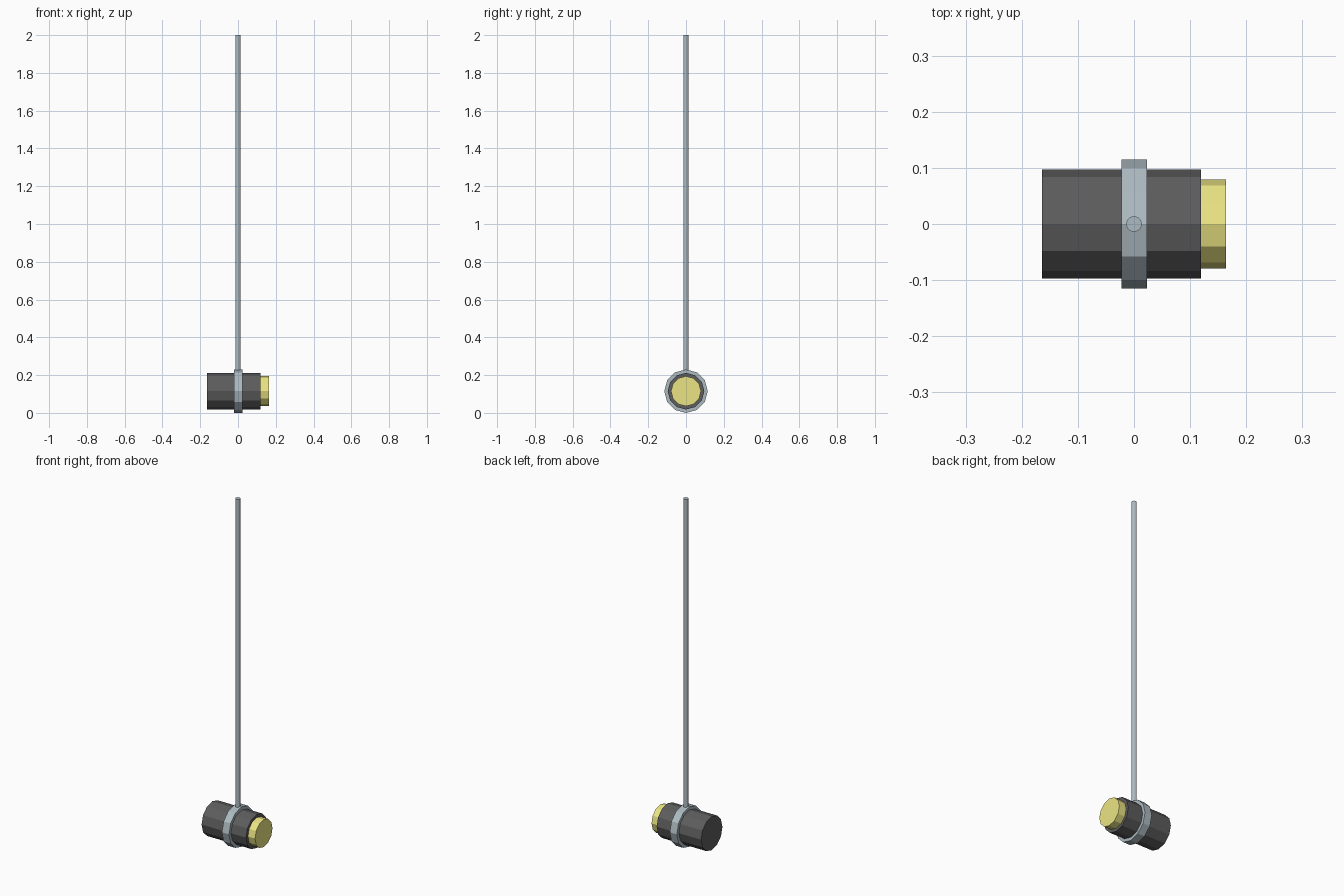
import bpy, math

if "Cube" in bpy.data.objects:
    bpy.data.objects.remove(bpy.data.objects["Cube"])

def material(name, rgb):
    m = bpy.data.materials.new(name)
    m.diffuse_color = (*rgb, 1)
    m.use_nodes = True
    m.node_tree.nodes["Principled BSDF"].inputs["Base Color"].default_value = m.diffuse_color
    return m

METAL = material("metal", (0.42, 0.50, 0.54))
DARK = material("dark_housing", (0.11, 0.11, 0.11))
GLOW = material("yellow_lens", (0.83, 0.78, 0.23))
AXIS_Z = 0.115

def cylinder(name, radius, a, b, mat, sides=12, along_x=True):
    """Flat-shaded cylinder between a and b, along x (at lamp height) or z."""
    mid = (a + b) / 2
    bpy.ops.mesh.primitive_cylinder_add(
        vertices=sides, radius=radius, depth=b - a,
        location=(mid, 0, AXIS_Z) if along_x else (0, 0, mid),
        rotation=(0, math.pi / 2, 0) if along_x else (0, 0, 0))
    ob = bpy.context.object
    ob.name = name
    ob.data.materials.append(mat)
    return ob

# Lamp housing with its lens at the +x end
cylinder("housing", 0.097, -0.164, 0.119, DARK)
cylinder("lens", 0.0795, 0.119, 0.164, GLOW)

# Clamp band round the housing and the long hanging rod
cylinder("clamp_band", 0.115, -0.022, 0.023, METAL)
cylinder("hanging_rod", 0.014, 0.222, 2.0, METAL, along_x=False)
